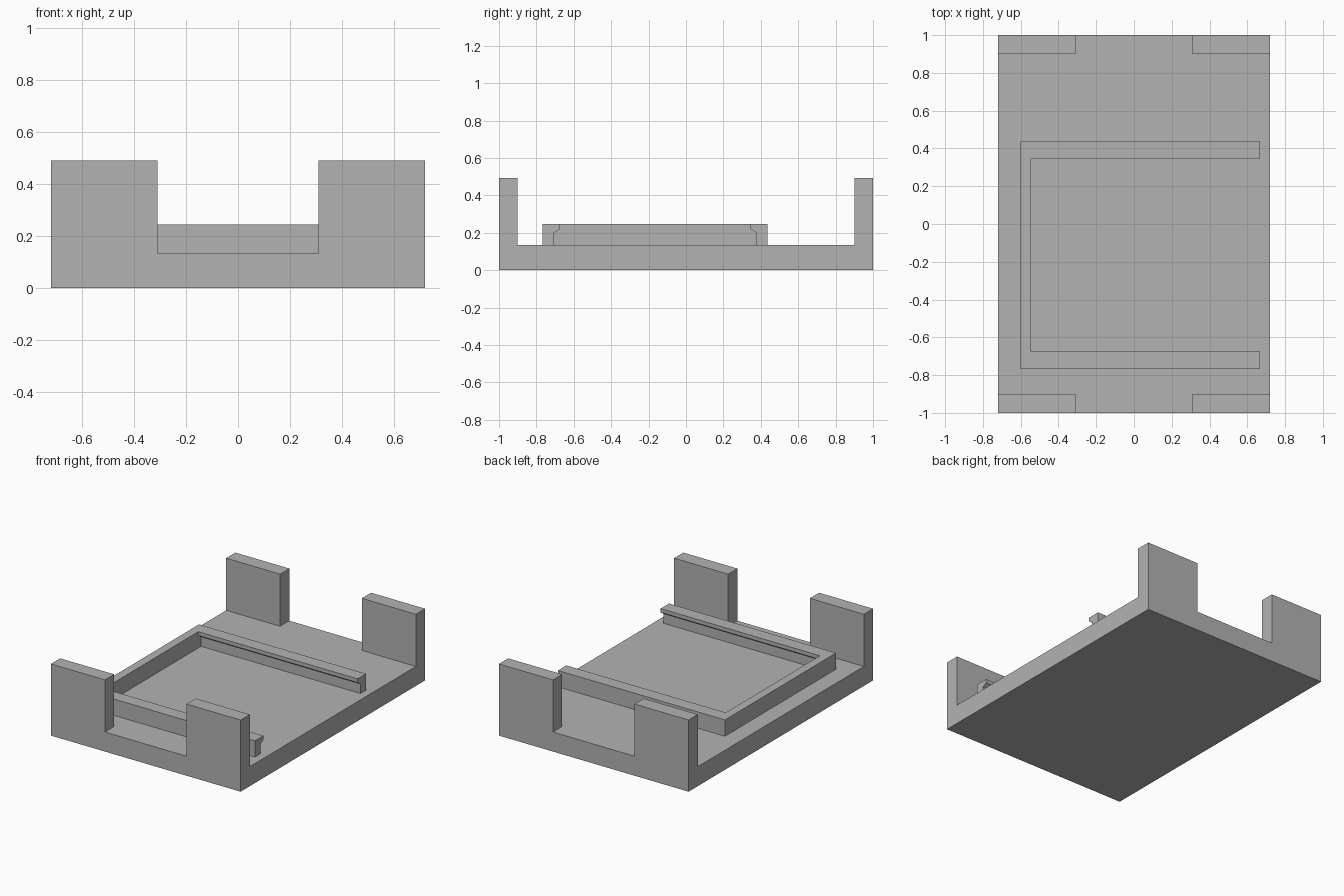
import bpy
import bmesh
from mathutils import Vector, Matrix

cube = bpy.data.objects.get("Cube")
if cube:
    bpy.data.objects.remove(cube, do_unlink=True)

# Single plain grey material
grey = bpy.data.materials.new("plain_grey")
grey.use_nodes = True
COLOUR = (0.45, 0.45, 0.45, 1)
grey.diffuse_color = COLOUR
grey.node_tree.nodes["Principled BSDF"].inputs["Base Color"].default_value = COLOUR

HALF_W, HALF_L = 0.72, 1.0        # tray half width and length
FLOOR, POST_TOP = 0.134, 0.492    # floor and corner post heights
GAP, POST_IN = 0.31, 0.90         # inner limits of the corner posts
RAIL_TOP, RAIL_MID = 0.246, -0.165
RAIL_OUT = 0.602                  # rail outer face, from the frame's middle
BACK_X, STOP_X, END_X = -0.602, -0.544, 0.666


def finish(bm, name):
    bmesh.ops.recalc_face_normals(bm, faces=bm.faces)
    mesh = bpy.data.meshes.new(name)
    bm.to_mesh(mesh)
    bm.free()
    mesh.materials.append(grey)
    obj = bpy.data.objects.new(name, mesh)
    bpy.context.collection.objects.link(obj)
    return obj


def box(bm, lo, hi):
    lo, hi = Vector(lo), Vector(hi)
    matrix = Matrix.Translation((lo + hi) / 2) @ Matrix.Diagonal((*(hi - lo), 1))
    bmesh.ops.create_cube(bm, size=1, matrix=matrix)


def extrude_x(name, profile, x0, x1):
    bm = bmesh.new()
    face = bm.faces.new([bm.verts.new((x0, y, z)) for y, z in profile])
    out = bmesh.ops.extrude_face_region(bm, geom=[face], use_keep_orig=True)
    moved = [v for v in out["geom"] if isinstance(v, bmesh.types.BMVert)]
    bmesh.ops.translate(bm, verts=moved, vec=(x1 - x0, 0, 0))
    return finish(bm, name)


# Tray: slab with four corner posts pulled up from its top
bm = bmesh.new()
box(bm, (-HALF_W, -HALF_L, 0), (HALF_W, HALF_L, FLOOR))
for axis, offset in (((1, 0, 0), GAP), ((0, 1, 0), POST_IN)):
    for sign in (-1, 1):
        bmesh.ops.bisect_plane(bm, geom=bm.verts[:] + bm.edges[:] + bm.faces[:],
                               plane_co=Vector(axis) * offset * sign, plane_no=axis)
bm.normal_update()
corners = []
for f in bm.faces:
    c = f.calc_center_median()
    if f.normal.z > 0.9 and abs(c.x) > GAP and abs(c.y) > POST_IN:
        corners.append(f)
out = bmesh.ops.extrude_face_region(bm, geom=corners)
raised = [v for v in out["geom"] if isinstance(v, bmesh.types.BMVert)]
bmesh.ops.translate(bm, verts=raised, vec=(0, 0, POST_TOP - FLOOR))
bmesh.ops.recalc_face_normals(bm, faces=bm.faces)
bmesh.ops.dissolve_limit(bm, angle_limit=0.01, verts=bm.verts, edges=bm.edges)
finish(bm, "tray_with_corner_posts")

# Two mirrored rails with an overhanging lip
rail = [(RAIL_OUT, FLOOR), (RAIL_OUT, RAIL_TOP), (0.511, RAIL_TOP),
        (0.511, 0.220), (0.541, 0.200), (0.541, FLOOR)]
for name, side in (("front_rail", -1), ("back_rail", 1)):
    extrude_x(name, [(RAIL_MID + side * y, z) for y, z in rail], STOP_X, END_X)

# Stop wall closing the right end of the rails
bm = bmesh.new()
box(bm, (BACK_X, RAIL_MID - RAIL_OUT, FLOOR), (STOP_X, RAIL_MID + RAIL_OUT, RAIL_TOP))
finish(bm, "rail_stop_wall")
